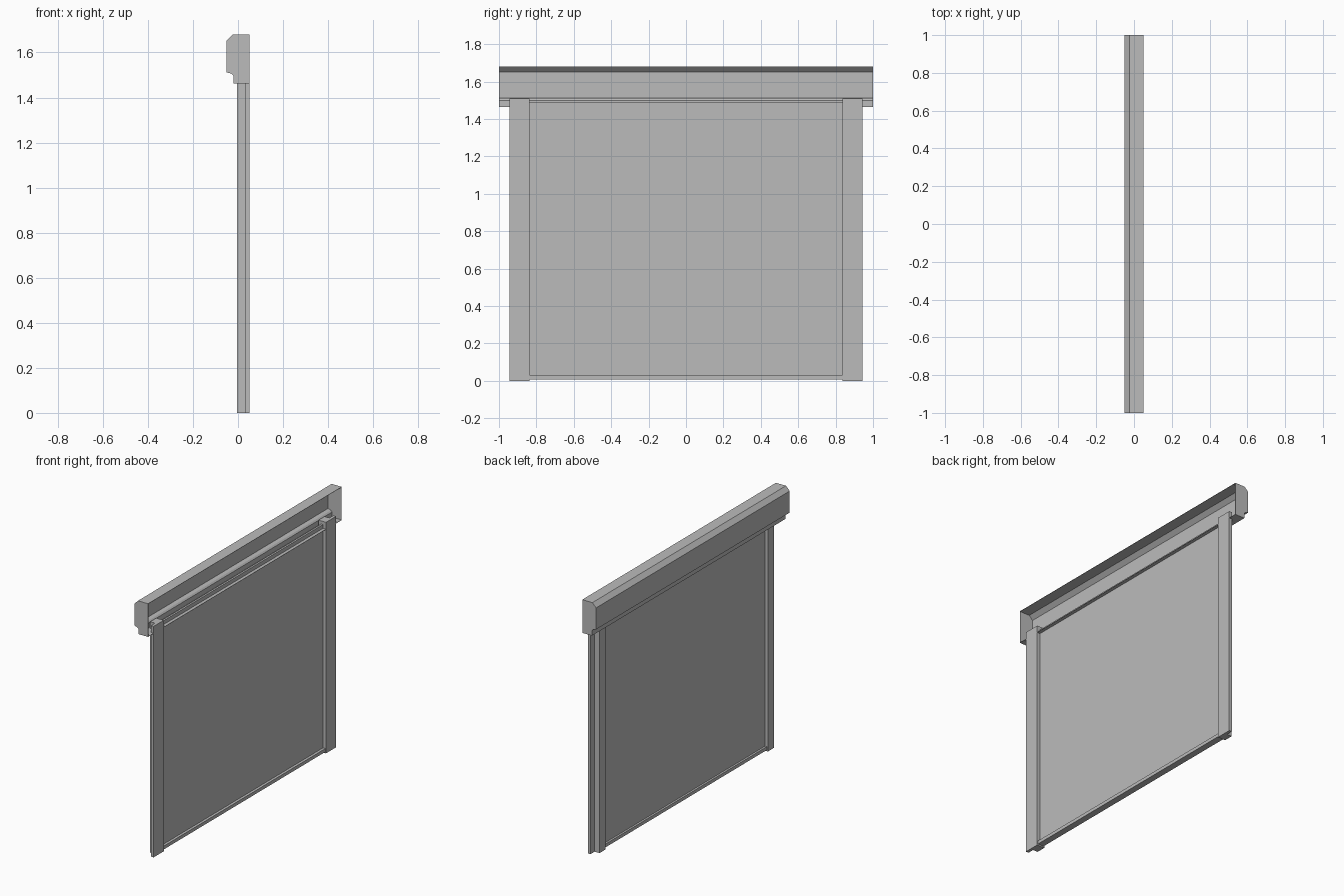
import bpy, bmesh
from mathutils import Vector

cube = bpy.data.objects.get("Cube")
if cube:
    bpy.data.objects.remove(cube, do_unlink=True)

# One plain grey for everything
grey = bpy.data.materials.new("plain grey")
grey.use_nodes = True
colour = (0.5, 0.5, 0.5, 1)
grey.diffuse_color = colour
grey.node_tree.nodes["Principled BSDF"].inputs["Base Color"].default_value = colour


def prism(name, points, direction, open_side=None):
    """Extrude a closed outline; optionally leave the faces towards open_side off."""
    bm = bmesh.new()
    base = bm.faces.new([bm.verts.new(p) for p in points])
    moved = bmesh.ops.extrude_face_region(bm, geom=[base], use_keep_orig=True)["geom"]
    bmesh.ops.translate(bm, vec=direction,
                        verts=[g for g in moved if isinstance(g, bmesh.types.BMVert)])
    bmesh.ops.recalc_face_normals(bm, faces=bm.faces)
    if open_side:
        bm.normal_update()
        gone = [f for f in bm.faces if f.normal.dot(Vector(open_side)) > 0.99]
        bmesh.ops.delete(bm, geom=gone, context='FACES')
    mesh = bpy.data.meshes.new(name)
    bm.to_mesh(mesh)
    bm.free()
    mesh.materials.append(grey)
    obj = bpy.data.objects.new(name, mesh)
    bpy.context.collection.objects.link(obj)
    return obj


def box(name, x0, x1, y0, y1, z0, z1):
    outline = [(x0, y0, z0), (x1, y0, z0), (x1, y1, z0), (x0, y1, z0)]
    return prism(name, outline, (0, 0, z1 - z0))


# Sheet housing, open at the wall side
profile = [(0.05, 1.463), (0.05, 1.68), (-0.023, 1.68), (-0.05, 1.653),
           (-0.05, 1.512), (-0.028, 1.505), (-0.02, 1.497), (-0.02, 1.463)]
housing = prism("housing", [(x, -1, z) for x, z in profile], (0, 2, 0), (1, 0, 0))
sheet = housing.modifiers.new("sheet thickness", 'SOLIDIFY')
sheet.thickness = 0.003
sheet.offset = -1

# Stepped guide rails
section = [(0.05, 0.838), (0.05, 0.943), (0.03, 0.943),
           (0.03, 0.9), (-0.005, 0.9), (-0.005, 0.838)]
for side, name in ((-1, "right_guide_rail"), (1, "left_guide_rail")):
    prism(name, [(x, side * y, 0) for x, y in section], (0, 0, 1.51))

# Screen and its bottom bar
box("screen", 0.015, 0.028, -0.845, 0.845, 0.02, 1.49)
box("bottom_bar", 0.002, 0.045, -0.838, 0.838, 0.008, 0.03)
